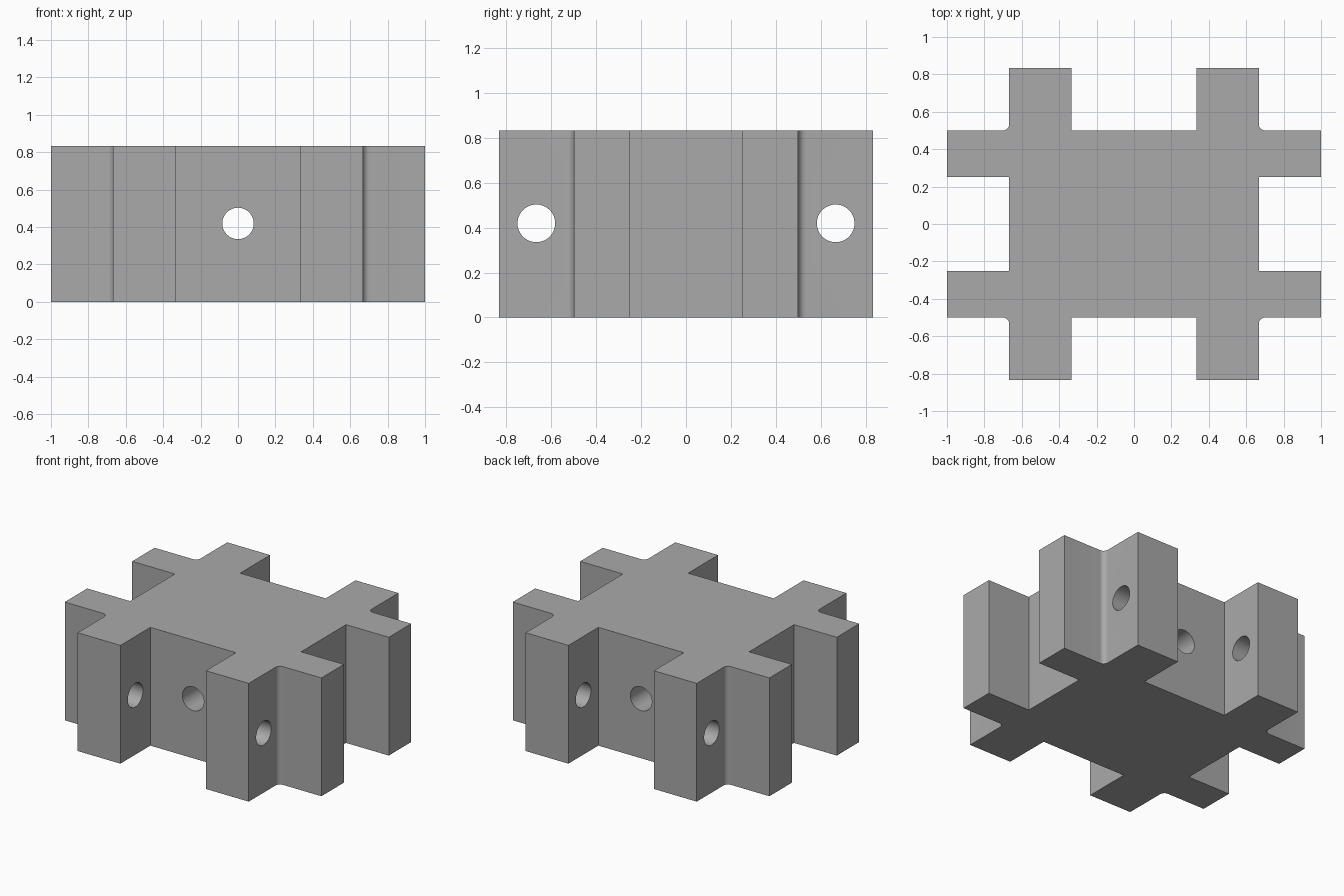
import bpy, bmesh, math
from mathutils import Matrix

cube = bpy.data.objects.get("Cube")
if cube:
    bpy.data.objects.remove(cube, do_unlink=True)

HEIGHT = 0.833
FILLET = 0.035
HOLE_RADIUS = 0.084

grey = bpy.data.materials.new("plain_grey")
grey.use_nodes = True
colour = (0.4, 0.4, 0.4, 1)
grey.diffuse_color = colour
grey.node_tree.nodes["Principled BSDF"].inputs["Base Color"].default_value = colour


def make_object(name, bm):
    bmesh.ops.recalc_face_normals(bm, faces=bm.faces[:])
    mesh = bpy.data.meshes.new(name)
    bm.to_mesh(mesh)
    bm.free()
    mesh.materials.append(grey)
    obj = bpy.data.objects.new(name, mesh)
    bpy.context.collection.objects.link(obj)
    return obj


# One quarter of the outline, with a fillet in the outer inside corner
arc = [(0.667 + FILLET * (1 - math.cos(a)), 0.5 + FILLET * (1 - math.sin(a)))
       for a in (math.radians(90 * i / 8) for i in range(9))]
quarter = [(0.333, 0.5), (0.333, 0.833), (0.667, 0.833), *arc,
           (1, 0.5), (1, 0.25), (0.667, 0.25)]

# Mirror the quarter into the full outline
right_half = quarter + [(x, -y) for x, y in reversed(quarter)]
outline = right_half + [(-x, y) for x, y in reversed(right_half)]

# Extrude the outline into the block
bm = bmesh.new()
base = bm.faces.new([bm.verts.new((x, y, 0)) for x, y in outline])
top = bmesh.ops.extrude_face_region(bm, geom=[base], use_keep_orig=True)
bmesh.ops.translate(bm, vec=(0, 0, HEIGHT),
                    verts=[v for v in top["geom"] if isinstance(v, bmesh.types.BMVert)])
block = make_object("block", bm)


# Through holes: one along y in the middle, two along x through the end arms
def drill(name, y, axis):
    bm = bmesh.new()
    turn = Matrix.Rotation(math.pi / 2, 4, axis)
    bmesh.ops.create_cone(bm, cap_ends=True, segments=48, radius1=HOLE_RADIUS,
                          radius2=HOLE_RADIUS, depth=3,
                          matrix=Matrix.Translation((0, y, HEIGHT / 2 + 0.003)) @ turn)
    cutter = make_object(name, bm)
    mod = block.modifiers.new(name, "BOOLEAN")
    mod.operation = "DIFFERENCE"
    mod.solver = "EXACT"
    mod.object = cutter
    return cutter


cutters = [drill("middle_hole_cutter", 0, "X"),
           drill("front_hole_cutter", -0.667, "Y"),
           drill("back_hole_cutter", 0.667, "Y")]

# Apply the cuts, remove the cutters, smooth the rounded faces
bpy.ops.object.select_all(action="DESELECT")
block.select_set(True)
bpy.context.view_layer.objects.active = block
for mod in list(block.modifiers):
    bpy.ops.object.modifier_apply(modifier=mod.name)
for cutter in cutters:
    bpy.data.objects.remove(cutter, do_unlink=True)
bpy.ops.object.shade_smooth_by_angle(angle=math.radians(30))
